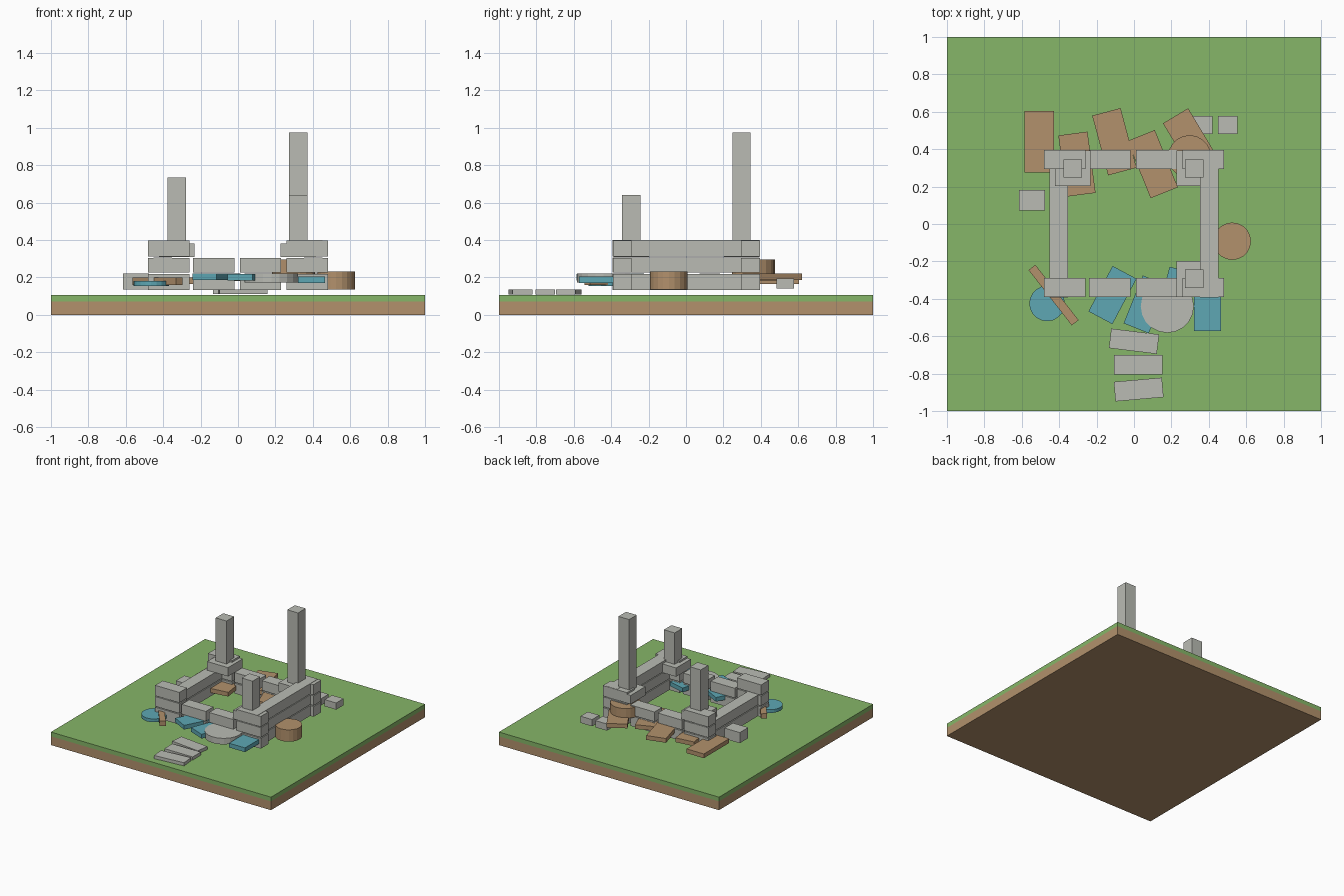
import bpy, bmesh, math
from mathutils import Matrix

if "Cube" in bpy.data.objects:
    bpy.data.objects.remove(bpy.data.objects["Cube"])


def material(name, r, g, b):
    m = bpy.data.materials.new(name)
    m.diffuse_color = (r, g, b, 1)
    m.use_nodes = True
    m.node_tree.nodes["Principled BSDF"].inputs["Base Color"].default_value = m.diffuse_color
    return m


GREY = material("stone grey", .49, .50, .455)
BROWN = material("earth brown", .445, .283, .15)
GREEN = material("grass green", .24, .467, .138)
TEAL = material("slate teal", .112, .39, .455)


def finish(name, bm, mat):
    mesh = bpy.data.meshes.new(name)
    bm.to_mesh(mesh)
    bm.free()
    mesh.materials.append(mat)
    ob = bpy.data.objects.new(name, mesh)
    bpy.context.collection.objects.link(ob)
    return ob


def block(name, mat, cx, cy, sx, sy, z0, z1, angle=0):
    bm = bmesh.new()
    bmesh.ops.create_cube(bm, size=1, matrix=(
        Matrix.Translation((cx, cy, (z0 + z1) / 2))
        @ Matrix.Rotation(math.radians(angle), 4, 'Z')
        @ Matrix.Diagonal((sx, sy, z1 - z0, 1))))
    return finish(name, bm, mat)


def drum(name, mat, cx, cy, r, z0, z1, sides=20):
    bm = bmesh.new()
    bmesh.ops.create_cone(bm, cap_ends=True, segments=sides, radius1=r, radius2=r,
                          depth=z1 - z0,
                          matrix=Matrix.Translation((cx, cy, (z0 + z1) / 2)))
    return finish(name, bm, mat)


# Ground slab
block("soil", BROWN, 0, 0, 2, 2, 0, .072)
block("grass", GREEN, 0, 0, 2, 2, .072, .107)

# Ruined walls in courses: corners three high, middles two high
LAYERS = [(.133, .217), (.225, .305), (.312, .397)]
for y, side in ((-.34, "front"), (.345, "back")):
    for x in (-.37, -.13, .12, .37):
        courses = 3 if abs(x) > .3 else 2
        for z0, z1 in LAYERS[:courses]:
            block(side + "_wall_stone", GREY, x, y, .22, .10, z0, z1)
for x, side, courses in ((-.403, "left", 2), (.402, "right", 3)):
    for z0, z1 in LAYERS[:courses]:
        block(side + "_wall_beam", GREY, x, 0, .098, .785, z0 + .001, z1 + .002)

# Corner pillars on square plinths
for x, y, top in ((-.327, .297, .735), (.323, .297, .975), (.323, -.293, .64)):
    block("pillar_plinth", GREY, x, y, .19, .19, .31, .382)
    block("pillar", GREY, x, y, .098, .098, .382, top)

# Stepping stones
for x, y, a in ((0, -.627, -7), (.023, -.753, 0), (.025, -.885, 5)):
    block("step_stone", GREY, x, y, .258, .105, .11, .136, a)

# Loose stones
block("loose_stone", GREY, -.546, .127, .14, .11, .135, .222)
for x in (.367, .502):
    block("loose_stone", GREY, x, .53, .105, .095, .14, .195)

# Fallen brown slabs at the back
for x, y, a, z in ((-.507, .44, 90, .165), (-.305, .32, 97.5, .165),
                   (-.105, .44, 105, .185), (.10, .32, 112, .18),
                   (.307, .437, 121, .187)):
    block("brown_slab", BROWN, x, y, .33, .157, z, z + .035, a)

# Fallen teal slabs at the front
for x, y, a, z in ((-.115, -.38, 62, .186), (.063, -.43, 68, .183),
                   (.225, -.38, 75, .18), (.392, -.435, 90, .17)):
    block("teal_slab", TEAL, x, y, .275, .145, z, z + .035, a)

# Leaning plank, barrels and discs
block("plank", BROWN, -.43, -.38, .375, .046, .16, .20, -52)
drum("right_drum", BROWN, .525, -.092, .10, .135, .232)
drum("back_drum", BROWN, .297, .36, .115, .215, .297)
drum("stone_disc", GREY, .178, -.44, .142, .172, .222)
drum("teal_disc", TEAL, -.465, -.425, .095, .155, .182)
